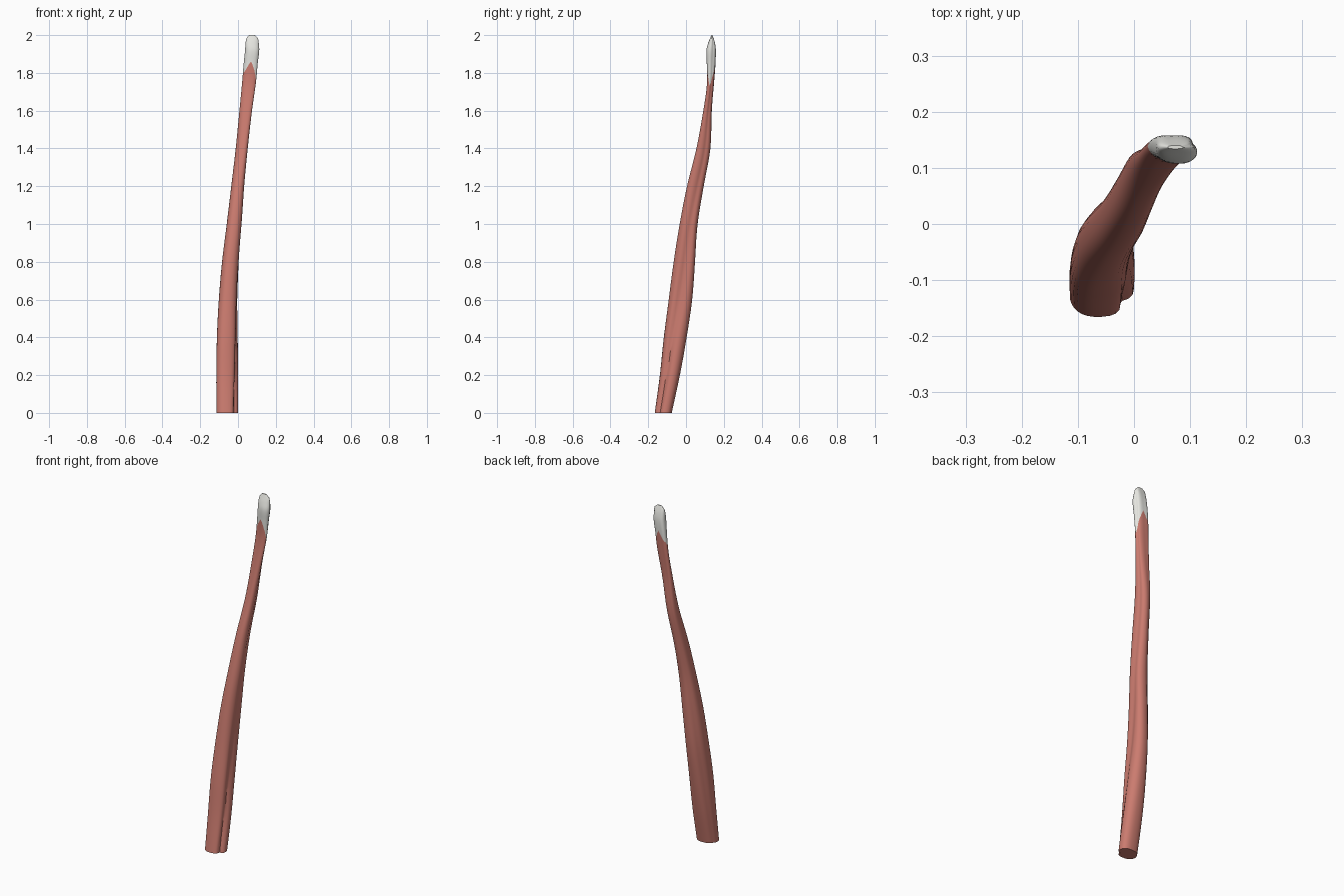
import bpy, bmesh, math

if "Cube" in bpy.data.objects:
    bpy.data.objects.remove(bpy.data.objects["Cube"])

# stations: z, x min, x max, y min, y max, diagonal lean
STATIONS = [
    (0.00, -.115, .000, -.165, -.075, .10),
    (0.20, -.116, .001, -.138, -.032, .10),
    (0.40, -.112, .000, -.118, .003, .10),
    (0.60, -.101, .000, -.092, .032, .10),
    (0.80, -.084, .008, -.065, .048, .10),
    (1.00, -.060, .021, -.033, .062, .00),
    (1.20, -.036, .033, .005, .094, -.10),
    (1.40, -.012, .052, .055, .130, -.20),
    (1.60, .008, .075, .092, .138, -.25),
    (1.75, .022, .096, .112, .150, -.25),
    (1.85, .030, .105, .110, .158, -.20),
    (1.92, .037, .113, .108, .160, -.10),
    (1.96, .040, .110, .118, .154, .00),
    (1.985, .045, .105, .128, .146, .00),
    (2.00, .060, .088, .134, .140, .00),
]
SIDES = 32


def station(z):
    """Smoothly interpolated outline at height z."""
    z = max(0, min(2, z))
    i = 0
    while i < len(STATIONS) - 2 and STATIONS[i + 1][0] < z:
        i += 1
    a, b = STATIONS[i], STATIONS[i + 1]
    p, n = STATIONS[max(i - 1, 0)], STATIONS[min(i + 2, len(STATIONS) - 1)]
    h = b[0] - a[0]
    t = (z - a[0]) / h
    out = []
    for j in range(1, 6):
        m0 = (b[j] - p[j]) / (b[0] - p[0]) * h
        m1 = (n[j] - a[j]) / (n[0] - a[0]) * h
        out.append((2*t**3 - 3*t*t + 1) * a[j] + (t**3 - 2*t*t + t) * m0
                   + (3*t*t - 2*t**3) * b[j] + (t**3 - t*t) * m1)
    return out


def bump(a, centre, width):
    d = (a - centre + math.pi) % (2 * math.pi) - math.pi
    return math.exp(-(d / width) ** 2)


def surface(a, z):
    """Point on the strand: squarish section with a long twisting groove."""
    x0, x1, y0, y1, k = station(z)
    c, s = math.cos(a), math.sin(a)
    c = math.copysign(abs(c) ** .85, c)
    s = math.copysign(abs(s) ** .85, s)
    lean = k * math.cos(a) + math.sqrt(1 - k * k) * s
    groove = math.radians(-38 + 48 * min(z, 1.3))
    depth = .27 - .06 * z
    r = 1 - depth * bump(a, groove, .30)
    r -= .10 * bump(a, math.radians(150 - 25 * z), .35)
    r += .012 * math.sin(3 * a + 7 * z)
    return ((x0 + x1) / 2 + (x1 - x0) / 2 * c * r,
            (y0 + y1) / 2 + (y1 - y0) / 2 * lean * r, z)


def border(a):
    """Zigzag height where the red belly meets the pale tendon."""
    u = a % math.pi / math.pi
    return 1.73 + .13 * (1 - abs(2 * u - 1)) + .05 * bump(a, math.pi, .7)


def loft(name, low, high, rows, cap_row, colour):
    bm = bmesh.new()
    angles = [2 * math.pi * i / SIDES for i in range(SIDES)]
    rings = [[bm.verts.new(surface(a, low(a) + (high(a) - low(a)) * j / rows))
              for a in angles] for j in range(rows + 1)]
    for r0, r1 in zip(rings, rings[1:]):
        for i in range(SIDES):
            k = (i + 1) % SIDES
            bm.faces.new((r0[i], r0[k], r1[k], r1[i]))
    bm.faces.new(rings[cap_row])
    bmesh.ops.recalc_face_normals(bm, faces=bm.faces)
    mesh = bpy.data.meshes.new(name)
    bm.to_mesh(mesh)
    bm.free()
    ob = bpy.data.objects.new(name, mesh)
    bpy.context.collection.objects.link(ob)
    mat = bpy.data.materials.new(name + "_colour")
    mat.diffuse_color = colour
    mat.use_nodes = True
    mat.node_tree.nodes["Principled BSDF"].inputs["Base Color"].default_value = mat.diffuse_color
    mesh.materials.append(mat)
    bpy.ops.object.select_all(action='DESELECT')
    ob.select_set(True)
    bpy.context.view_layer.objects.active = ob
    bpy.ops.object.shade_smooth_by_angle(angle=math.radians(40))


# red muscle belly, flat cut at the bottom
loft("muscle_belly", lambda a: 0, border, 44, 0, (.60, .20, .16, 1))
# pale flattened tendon at the top
loft("tendon", border, lambda a: 2, 18, -1, (.78, .78, .74, 1))
